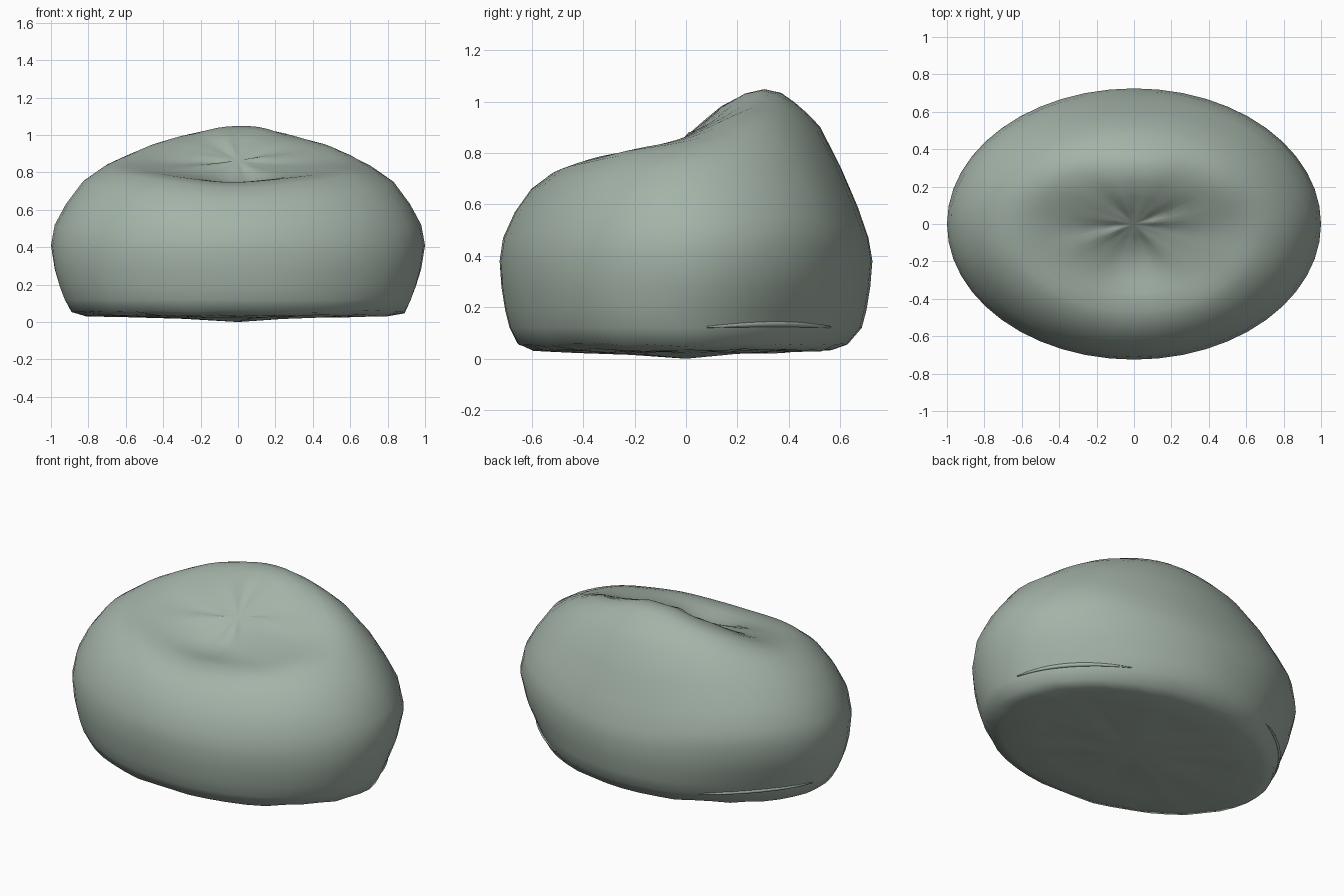
import bpy, bmesh, math
from mathutils import Vector, noise

if "Cube" in bpy.data.objects:
    bpy.data.objects.remove(bpy.data.objects["Cube"])

SEG = 48
A, B = 1.0, 0.725          # half width and half depth of the plan ellipse

fabric = bpy.data.materials.new("sage_fabric")
fabric.diffuse_color = (0.37, 0.45, 0.39, 1)
fabric.use_nodes = True
fabric.node_tree.nodes["Principled BSDF"].inputs["Base Color"].default_value = fabric.diffuse_color

# Plan radius, then heights at: front, front diagonal, side, back diagonal, back
TOP = [
    (0.10, 0.81, 0.83, 0.865, 0.90, 0.92),
    (0.20, 0.755, 0.81, 0.865, 0.94, 0.985),
    (0.32, 0.735, 0.80, 0.865, 0.97, 1.035),
    (0.42, 0.735, 0.795, 0.865, 0.98, 1.05),
    (0.51, 0.745, 0.79, 0.865, 0.98, 1.035),
    (0.58, 0.745, 0.79, 0.86, 0.965, 1.00),
    (0.65, 0.735, 0.785, 0.85, 0.93, 0.955),
    (0.72, 0.72, 0.77, 0.825, 0.885, 0.90),
    (0.83, 0.66, 0.70, 0.75, 0.77, 0.745),
    (0.92, 0.57, 0.60, 0.63, 0.64, 0.59),
    (0.98, 0.47, 0.49, 0.52, 0.54, 0.47),
    (1.00, 0.38, 0.38, 0.41, 0.43, 0.38),
]
# Plan radius, height, and how far the rear flanks tuck in underneath
LOW = [
    (0.99, 0.28, 0.03), (0.97, 0.19, 0.05), (0.945, 0.12, 0.055),
    (0.905, 0.055, 0.04), (0.82, 0.035, 0.02), (0.60, 0.027, 0), (0.30, 0.022, 0),
]


def around(angle):
    """0 at the front, 2 at either side, 4 at the back."""
    return (math.asin(math.sin(angle)) / math.pi + 0.5) * 4


def height(keys, angle):
    """Smoothly blend the five key heights around the body."""
    t = around(angle)
    i = min(int(t), 3)
    f = t - i
    k = [keys[1], *keys, keys[3]]
    p0, p1, p2, p3 = k[i:i + 4]
    return p1 + 0.5 * f * (p2 - p0 + f * (2*p0 - 5*p1 + 4*p2 - p3 + f * (3*(p1 - p2) + p3 - p0)))


def flank(angle):
    """Weight of the rear flank undercut."""
    return math.exp(-((around(angle) - 2.75) / 0.75) ** 2)


def finish(name, bm):
    bmesh.ops.recalc_face_normals(bm, faces=bm.faces)
    mesh = bpy.data.meshes.new(name)
    bm.to_mesh(mesh)
    bm.free()
    mesh.materials.append(fabric)
    mesh.polygons.foreach_set("use_smooth", [True] * len(mesh.polygons))
    obj = bpy.data.objects.new(name, mesh)
    bpy.context.collection.objects.link(obj)
    return obj


def bridge(bm, a, b):
    n = len(a)
    for i in range(n):
        bm.faces.new((a[i], a[(i + 1) % n], b[(i + 1) % n], b[i]))


# Slumped cushion body: gathered seat, raised back, tucked rear flanks
bm = bmesh.new()
loops = []
angles = [2 * math.pi * s / SEG for s in range(SEG)]
for r, *keys in TOP:
    loop = []
    for a in angles:
        p = Vector((A * r * math.cos(a), B * r * math.sin(a), height(keys, a)))
        lump = noise.noise(p * 4.0)
        crease = math.sin(7 * a + 1) + 0.6 * math.sin(11 * a)
        if r < 0.8:
            p.z += 0.008 * lump + 0.007 * crease * max(0, 1 - r / 0.5)
        elif r < 1:
            p.xy *= 1 + 0.008 * lump
        loop.append(bm.verts.new(p))
    loops.append(loop)
for r, z, tuck in LOW:
    loop = []
    for a in angles:
        q = r - tuck * flank(a)
        if z < 0.1:
            q -= 0.04 * r * max(0, math.sin(a)) ** 3
        p = Vector((A * q * math.cos(a), B * q * math.sin(a), z))
        if z < 0.1:
            p.z += 0.012 * noise.noise(p * 9.0)
        else:
            p.xy *= 1 + 0.006 * noise.noise(p * 4.0)
        loop.append(bm.verts.new(p))
    loops.append(loop)
for a, b in zip(loops, loops[1:]):
    bridge(bm, a, b)
for loop, z in ((loops[0], 0.865), (loops[-1], 0.015)):
    c = bm.verts.new((0, 0, z))
    for i in range(SEG):
        bm.faces.new((loop[i], loop[(i + 1) % SEG], c))
# Lowest underside point rests on the ground
lowest = min(bm.verts, key=lambda v: v.co.z)
lowest.co.z = 0
finish("cushion_body", bm)

# Slim tapered seam ridges low on both rear flanks
for name, side in (("right_seam", 1), ("left_seam", -1)):
    bm = bmesh.new()
    prev = None
    N = 16
    for i in range(N + 1):
        f = i / N
        bow = math.sin(math.pi * f)
        a = math.radians(7 + 51 * f)
        w = 0.003 + 0.009 * bow
        base = 0.945 - 0.055 * flank(a) + 0.002
        ring = []
        for j in range(8):
            q = 2 * math.pi * j / 8
            r = base + 1.1 * w * math.cos(q)
            ring.append(bm.verts.new((side * A * r * math.cos(a), B * r * math.sin(a),
                                      0.123 + 0.012 * bow + w * math.sin(q))))
        if prev:
            bridge(bm, prev, ring)
        else:
            bm.faces.new(ring)
        prev = ring
    bm.faces.new(prev)
    finish(name, bm)
